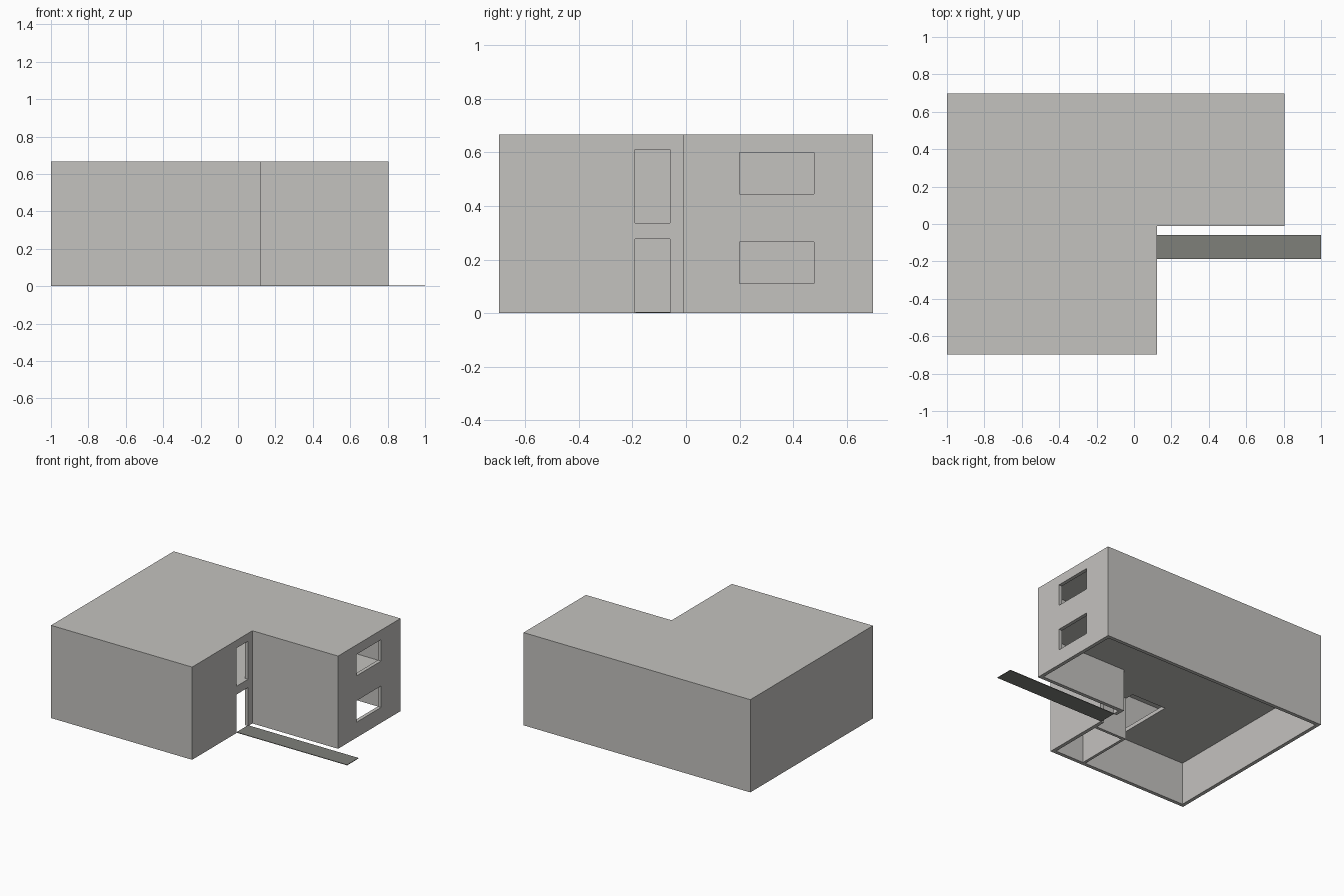
import bpy, bmesh

if "Cube" in bpy.data.objects:
    bpy.data.objects.remove(bpy.data.objects["Cube"])

def material(name, rgb):
    m = bpy.data.materials.new(name)
    m.diffuse_color = (*rgb, 1.0)
    m.use_nodes = True
    m.node_tree.nodes["Principled BSDF"].inputs["Base Color"].default_value = m.diffuse_color
    return m

WALL = material("warm_grey", (0.55, 0.54, 0.52))
PATH = material("dark_grey", (0.21, 0.215, 0.195))

def prism(name, pts, z0, z1, mat):
    """Vertical prism from a flat outline."""
    bm = bmesh.new()
    face = bm.faces.new([bm.verts.new((x, y, z0)) for x, y in pts])
    ext = bmesh.ops.extrude_face_region(bm, geom=[face])
    for v in ext["geom"]:
        if isinstance(v, bmesh.types.BMVert):
            v.co.z = z1
    bmesh.ops.recalc_face_normals(bm, faces=bm.faces[:])
    me = bpy.data.meshes.new(name)
    bm.to_mesh(me)
    bm.free()
    me.materials.append(mat)
    ob = bpy.data.objects.new(name, me)
    bpy.context.collection.objects.link(ob)
    return ob

def rect(x0, x1, y0, y1):
    return [(x0, y0), (x1, y0), (x1, y1), (x0, y1)]

def outline(t):
    """L-shaped plan, inset by t."""
    return [(-1 + t, -0.697 + t), (0.123 - t, -0.697 + t), (0.123 - t, -0.012 + t),
            (0.805 - t, -0.012 + t), (0.805 - t, 0.697 - t), (-1 + t, 0.697 - t)]

def cut(target, pts, z0, z1):
    cutter = prism("cutter", pts, z0, z1, WALL)
    cutter.hide_render = True
    mod = target.modifiers.new("cut", 'BOOLEAN')
    mod.operation = 'DIFFERENCE'
    mod.solver = 'EXACT'
    mod.object = cutter
    bpy.context.view_layer.objects.active = target
    bpy.ops.object.modifier_apply(modifier=mod.name)
    bpy.data.objects.remove(cutter, do_unlink=True)

T = 0.026        # wall thickness
H = 0.3335       # storey height
CEIL = 0.306     # ceiling height in a storey

# Two-storey shell, open at the bottom
house = prism("house_shell", outline(0), 0, 2 * H, WALL)
cut(house, outline(T), -0.1, CEIL)
cut(house, outline(T), H, H + CEIL)

# Window and door openings, repeated on both floors
for i in range(2):
    z = i * H
    cut(house, rect(0.75, 0.85, 0.20, 0.477), z + 0.111, z + 0.265)
    cut(house, rect(0.07, 0.17, -0.19, -0.06), z + (0.003 if i else -0.05), z + 0.277)

# Stairwell opening in the upper floor
cut(house, rect(-0.427, -0.152, -0.668, -0.196), 0.28, 0.36)

# Small room partitions beside the door, on both floors
room = [(-0.15, -0.675), (-0.13, -0.675), (-0.13, -0.28),
        (0.10, -0.28), (0.10, -0.26), (-0.15, -0.26)]
for i, name in enumerate(("ground_partition", "upper_partition")):
    prism(name, room, i * H, i * H + CEIL, WALL)

# Entrance path
prism("entrance_path", rect(0.12, 1.0, -0.188, -0.058), 0, 0.004, PATH)
